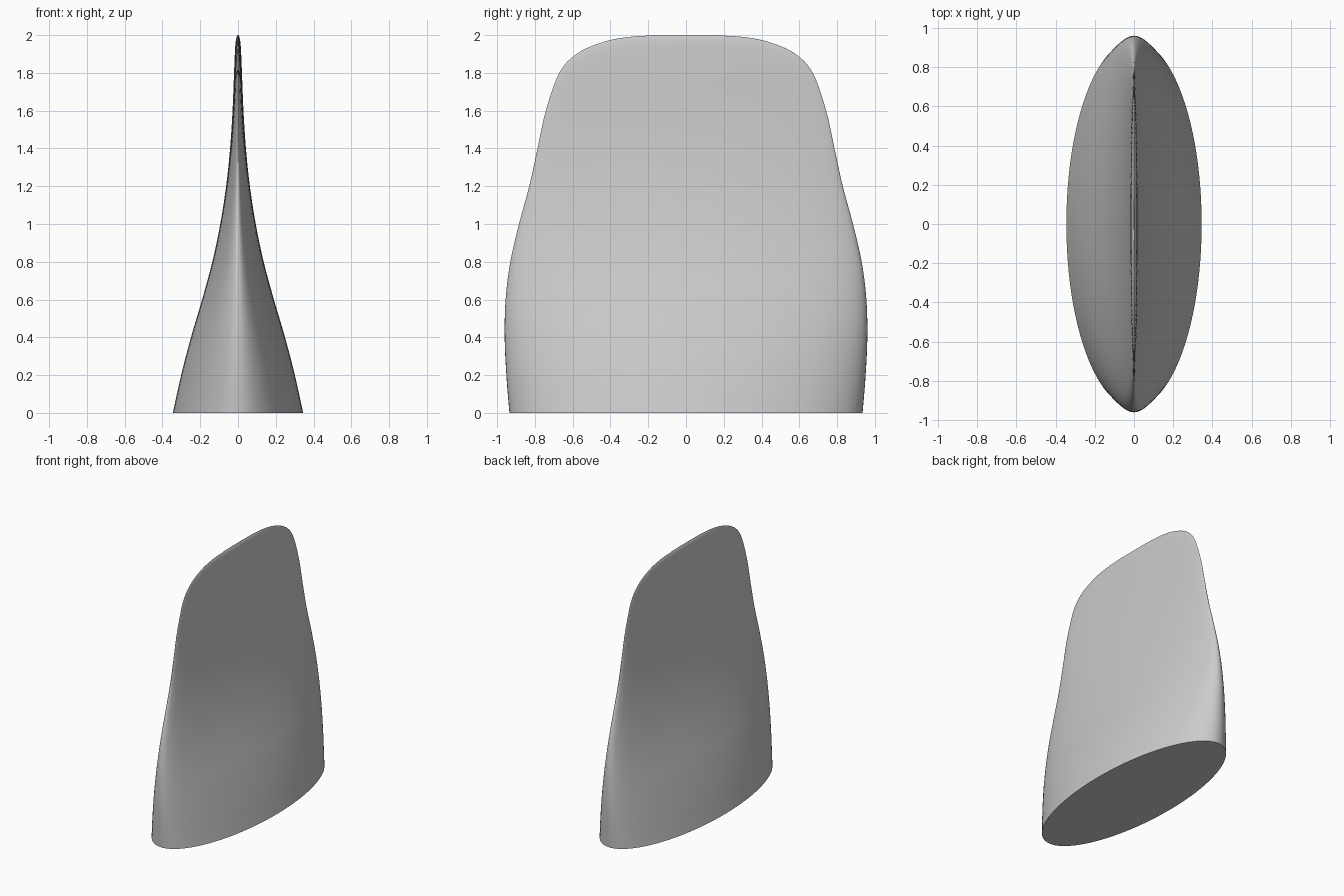
import bpy, bmesh, math
from mathutils import Vector

cube = bpy.data.objects.get("Cube")
if cube:
    bpy.data.objects.remove(cube, do_unlink=True)

SEGMENTS = 96
STEPS = 6

# Half width, half depth and height of each elliptical section
SECTIONS = [Vector(s) for s in (
    (.345, .935, 0), (.301, .951, .2), (.249, .96, .4), (.19, .955, .6),
    (.136, .93, .8), (.094, .884, 1), (.063, .83, 1.2), (.042, .786, 1.4),
    (.029, .742, 1.6), (.021, .671, 1.8), (.017, .58, 1.9),
    (.013, .45, 1.96), (.008, .32, 1.988), (.002, .16, 2))]


def spline(points, steps):
    """Smooth path through the points."""
    ends = [2 * points[0] - points[1]] + points + [2 * points[-1] - points[-2]]
    path = []
    for a, b, c, d in zip(ends, ends[1:], ends[2:], ends[3:]):
        for i in range(steps):
            t = i / steps
            path.append(b + (c - a) * t / 2
                        + (2 * a - 5 * b + 4 * c - d) * t**2 / 2
                        + (3 * b - a - 3 * c + d) * t**3 / 2)
    return path + [points[-1]]


# Tapered wedge body, lofted from the flat base to the thin rounded crest
bm = bmesh.new()
rings = []
for width, depth, height in spline(SECTIONS, STEPS):
    angles = [math.tau * i / SEGMENTS for i in range(SEGMENTS)]
    rings.append([bm.verts.new((width * math.cos(a), depth * math.sin(a), min(height, 2)))
                  for a in angles])
for low, high in zip(rings, rings[1:]):
    for i in range(SEGMENTS):
        j = (i + 1) % SEGMENTS
        bm.faces.new((low[i], low[j], high[j], high[i]))
bm.faces.new(rings[0][::-1])
bm.faces.new(rings[-1])

mesh = bpy.data.meshes.new("wedge_body")
bm.to_mesh(mesh)
bm.free()
body = bpy.data.objects.new("wedge_body", mesh)
bpy.context.collection.objects.link(body)

# Plain grey surface
grey = bpy.data.materials.new("light_grey")
grey.use_nodes = True
grey.diffuse_color = (.6, .6, .6, 1)
grey.node_tree.nodes["Principled BSDF"].inputs["Base Color"].default_value = (.6, .6, .6, 1)
mesh.materials.append(grey)

# Smooth sides with a crisp base edge
bpy.ops.object.select_all(action="DESELECT")
body.select_set(True)
bpy.context.view_layer.objects.active = body
bpy.ops.object.shade_smooth_by_angle(angle=math.radians(60))
